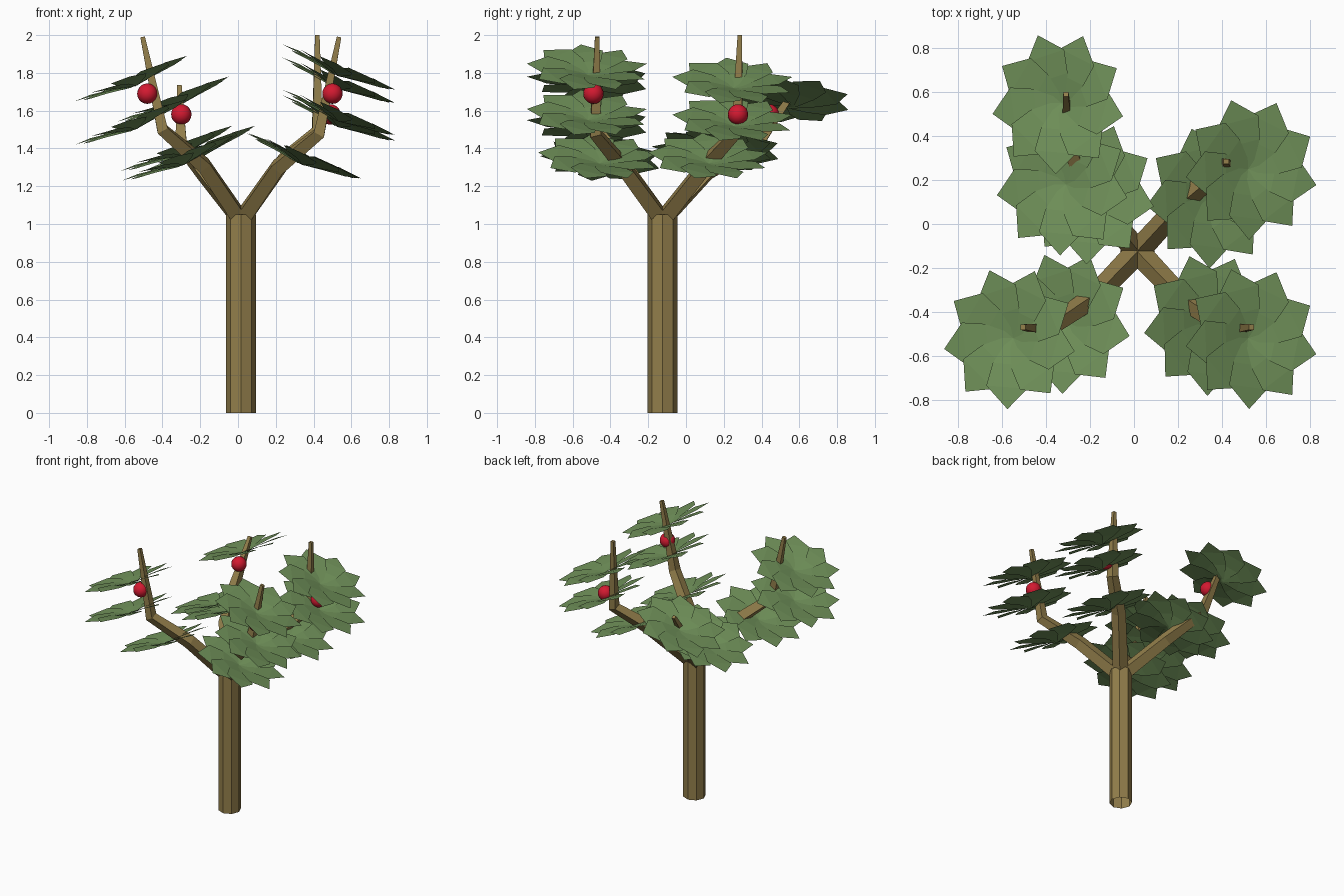
import bpy, bmesh
from math import pi, cos, sin, radians
from mathutils import Vector, Matrix

if "Cube" in bpy.data.objects:
    bpy.data.objects.remove(bpy.data.objects["Cube"])


def material(name, rgb):
    m = bpy.data.materials.new(name)
    m.diffuse_color = (*rgb, 1)
    m.use_nodes = True
    m.node_tree.nodes["Principled BSDF"].inputs["Base Color"].default_value = m.diffuse_color
    return m


BARK = material("bark", (0.29, 0.21, 0.07))
LEAF = material("leaf", (0.16, 0.28, 0.10))
RED = material("fruit_red", (0.65, 0.01, 0.03))


def finish(bm, name, mat):
    me = bpy.data.meshes.new(name)
    bm.to_mesh(me)
    bm.free()
    ob = bpy.data.objects.new(name, me)
    me.materials.append(mat)
    bpy.context.collection.objects.link(ob)
    return ob


def tube(name, path, radii, sides, phase=0.0):
    """Faceted limb with mitred bends, open base and closed tip."""
    bm = bmesh.new()
    pts = [Vector(p) for p in path]
    rings = []
    for i, (p, r) in enumerate(zip(pts, radii)):
        d = Vector((0, 0, 0))
        if i > 0:
            d += (p - pts[i - 1]).normalized()
        if i < len(pts) - 1:
            d += (pts[i + 1] - p).normalized()
        q = Vector((0, 0, 1)).rotation_difference(d.normalized())
        rings.append([bm.verts.new(p + q @ Vector((r * cos(a), r * sin(a), 0)))
                      for a in (phase + 2 * pi * k / sides for k in range(sides))])
    for lo, hi in zip(rings, rings[1:]):
        for k in range(sides):
            j = (k + 1) % sides
            bm.faces.new((lo[k], lo[j], hi[j], hi[k]))
    bm.faces.new(rings[-1])
    return finish(bm, name, BARK)


# Half outline of one leaf: distance along, half width, height (slightly cupped)
LEAF_PROFILE = [(0.0, 0.02, 0.0), (0.12, 0.08, 0.025), (0.225, 0.098, 0.038)]
TIP = (0.325, 0.012, 0.042)


def leaf_cluster(name, centre, lean, petals=9):
    """Cupped rosette of overlapping pointed leaves, leaning outwards."""
    bm = bmesh.new()
    base = (Matrix.Translation(centre) @ Matrix.Rotation(radians(-3), 4, 'X')
            @ Matrix.Rotation(radians(lean), 4, 'Y'))
    for k in range(petals):
        m = (base @ Matrix.Rotation(radians(25) + 2 * pi * k / petals, 4, 'Z')
             @ Matrix.Rotation(radians(-6), 4, 'X'))
        rows = [[bm.verts.new(m @ Vector((x, s * w, z))) for s in (-1, 1)]
                for x, w, z in LEAF_PROFILE]
        for a, b in zip(rows, rows[1:]):
            bm.faces.new((a[0], b[0], b[1], a[1]))
        tip = bm.verts.new(m @ Vector(TIP))
        bm.faces.new((rows[-1][0], tip, rows[-1][1]))
    return finish(bm, name, LEAF)


# Trunk
tube("trunk", [(0.016, -0.125, 0), (0.016, -0.125, 1.05)], [0.079, 0.079], 8)

# Branches: elbow points and tip after the common fork
FORK = (0.016, -0.125, 1.02)
branches = {
    "front_left": [(-0.18, -0.33, 1.31), (-0.40, -0.48, 1.50), (-0.505, -0.47, 1.99)],
    "front_right": [(0.21, -0.33, 1.30), (0.43, -0.48, 1.48), (0.535, -0.47, 1.99)],
    "back_right": [(0.24, 0.12, 1.33), (0.42, 0.27, 1.49), (0.42, 0.285, 2.0)],
    "back_left": [(-0.19, 0.12, 1.28), (-0.30, 0.38, 1.42), (-0.31, 0.59, 1.73)],
}
for name, pts in branches.items():
    tube("branch_" + name, [FORK] + pts, [0.055, 0.05, 0.042, 0.017], 4, pi / 4)

# Leaf clusters along each branch
clusters = {
    "front_left": [(-0.55, -0.52, 1.73), (-0.55, -0.52, 1.50), (-0.30, -0.45, 1.31)],
    "front_right": [(0.52, -0.52, 1.79), (0.52, -0.52, 1.55), (0.33, -0.46, 1.32)],
    "back_right": [(0.52, 0.25, 1.72), (0.52, 0.25, 1.52), (0.34, 0.12, 1.32)],
    "back_left": [(-0.33, 0.55, 1.62), (-0.31, 0.18, 1.36), (-0.19, 0.14, 1.36)],
}
for name, spots in clusters.items():
    for i, c in enumerate(spots):
        leaf_cluster(f"leaves_{name}_{i + 1}", c, 22 if c[0] > 0 else -22)

# Round fruit
for i, c in enumerate([(-0.48, -0.49, 1.69), (0.50, -0.49, 1.69),
                       (0.49, 0.275, 1.58), (-0.30, 0.44, 1.58)]):
    bm = bmesh.new()
    bmesh.ops.create_uvsphere(bm, u_segments=16, v_segments=10, radius=0.054,
                              matrix=Matrix.Translation(c))
    for f in bm.faces:
        f.smooth = True
    finish(bm, f"fruit_{i + 1}", RED)
